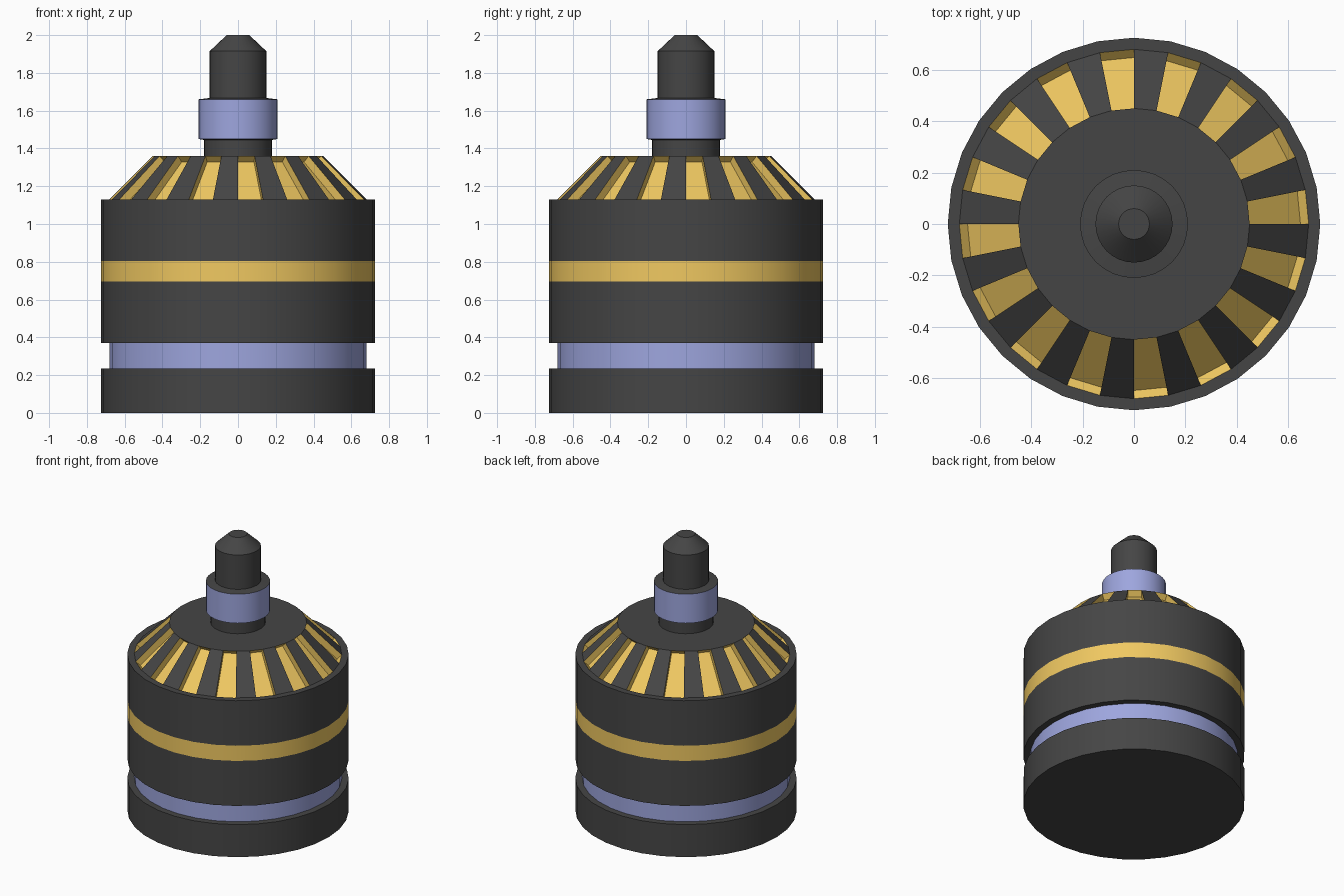
import bpy, bmesh
from math import cos, sin, tau

if "Cube" in bpy.data.objects:
    bpy.data.objects.remove(bpy.data.objects["Cube"])

SIDES = 32


def material(name, rgb):
    m = bpy.data.materials.new(name)
    m.diffuse_color = (*rgb, 1)
    m.use_nodes = True
    m.node_tree.nodes["Principled BSDF"].inputs["Base Color"].default_value = m.diffuse_color
    return m


MATS = [material("dark_metal", (0.06, 0.06, 0.06)),
        material("gold", (0.87, 0.58, 0.12)),
        material("blue", (0.34, 0.38, 0.73))]
DARK, GOLD, BLUE = range(3)


def lathe(bm, profile, colours):
    """Revolve (radius, z) points; returns a list of face rings, one per segment."""
    rings = [[bm.verts.new((r * cos(tau * i / SIDES), r * sin(tau * i / SIDES), z))
              for i in range(SIDES)] for r, z in profile]
    bands = []
    for lo, hi, c in zip(rings, rings[1:], colours):
        band = []
        for i in range(SIDES):
            j = (i + 1) % SIDES
            f = bm.faces.new((lo[i], lo[j], hi[j], hi[i]))
            f.material_index = c
            band.append(f)
        bands.append(band)
    return rings, bands


def finish(bm, name):
    bm.normal_update()
    mesh = bpy.data.meshes.new(name)
    bm.to_mesh(mesh)
    bm.free()
    for m in MATS:
        mesh.materials.append(m)
    ob = bpy.data.objects.new(name, mesh)
    bpy.context.collection.objects.link(ob)
    bpy.ops.object.select_all(action='DESELECT')
    ob.select_set(True)
    bpy.context.view_layer.objects.active = ob
    bpy.ops.object.shade_smooth_by_angle(angle=0.5)
    return ob


# Main drum: foot, blue groove, gold stripe, upper ledge
bm = bmesh.new()
rings, _ = lathe(bm,
                 [(0.725, 0), (0.725, 0.235), (0.68, 0.235), (0.68, 0.37), (0.725, 0.37),
                  (0.725, 0.695), (0.725, 0.805), (0.725, 1.13), (0.68, 1.13)],
                 [DARK, DARK, BLUE, DARK, DARK, GOLD, DARK, DARK])
bm.faces.new(rings[0][::-1])
finish(bm, "drum_body")

# Sloped shoulder with alternate facets sunk in as gold slots
bm = bmesh.new()
_, bands = lathe(bm, [(0.68, 1.13), (0.45, 1.36), (0.18, 1.36)], [DARK, DARK])
bm.normal_update()
for face in bands[0][::2]:
    shift = face.normal * -0.045
    outer = list(face.verts)
    bm.faces.remove(face)
    inner = [bm.verts.new(v.co + shift) for v in outer]
    bm.faces.new(inner).material_index = GOLD
    for k in range(4):
        n = (k + 1) % 4
        bm.faces.new((outer[k], outer[n], inner[n], inner[k])).material_index = GOLD
finish(bm, "slotted_shoulder")

# Spindle: neck, blue collar, shaft and chamfered tip
bm = bmesh.new()
rings, _ = lathe(bm,
                 [(0.18, 1.36), (0.18, 1.445), (0.21, 1.45), (0.21, 1.66),
                  (0.15, 1.667), (0.15, 1.915), (0.06, 2.0)],
                 [DARK, DARK, BLUE, DARK, DARK, DARK])
bm.faces.new(rings[-1])
finish(bm, "spindle")
